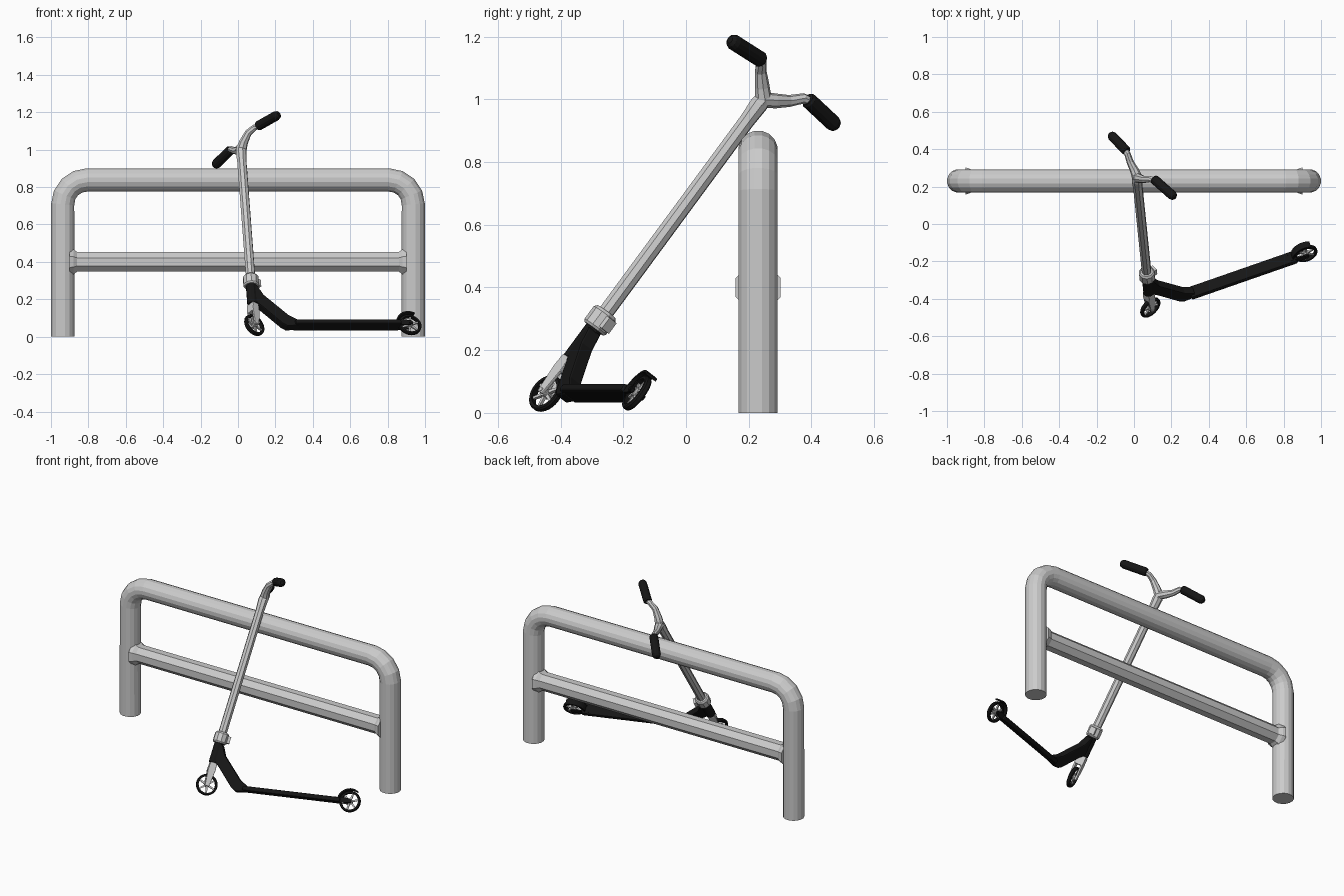
import bpy, bmesh, math
from mathutils import Vector as V

cube = bpy.data.objects.get("Cube")
if cube:
    bpy.data.objects.remove(cube, do_unlink=True)


def material(name, rgb, rough):
    m = bpy.data.materials.new(name)
    m.use_nodes = True
    m.diffuse_color = (*rgb, 1)
    bsdf = m.node_tree.nodes["Principled BSDF"]
    bsdf.inputs["Base Color"].default_value = (*rgb, 1)
    bsdf.inputs["Roughness"].default_value = rough
    return m


GREY = material("light grey metal", (0.6, 0.6, 0.6), 0.5)
BLACK = material("matte black", (0.008, 0.008, 0.008), 0.7)


def make(name, parts, mat, bevel=0):
    """Join (verts, faces) pieces into one object."""
    bm = bmesh.new()
    for verts, faces in parts:
        vs = [bm.verts.new(v) for v in verts]
        for f in faces:
            bm.faces.new([vs[i] for i in f])
    bmesh.ops.recalc_face_normals(bm, faces=bm.faces)
    me = bpy.data.meshes.new(name)
    bm.to_mesh(me)
    bm.free()
    me.materials.append(mat)
    ob = bpy.data.objects.new(name, me)
    bpy.context.collection.objects.link(ob)
    if bevel:
        mod = ob.modifiers.new("Bevel", "BEVEL")
        mod.width, mod.segments = bevel, 2
    return ob


def tube(pts, radii, sides, ref=V((0, 0, 1)), squash=1.0):
    """Capped tube along points; squash scales it along the ref direction."""
    pts = [V(p) for p in pts]
    if not isinstance(radii, (list, tuple)):
        radii = [radii] * len(pts)
    verts, faces, n = [], [], len(pts)
    for i, p in enumerate(pts):
        t = V((0, 0, 0))
        if i:
            t += (p - pts[i - 1]).normalized()
        if i < n - 1:
            t += (pts[i + 1] - p).normalized()
        t.normalize()
        b = t.cross(ref).normalized()
        c = b.cross(t)
        for k in range(sides):
            a = 2 * math.pi * (k + 0.5) / sides
            verts.append(p + radii[i] * (b * math.cos(a) + c * math.sin(a) * squash))
    for i in range(n - 1):
        for k in range(sides):
            j = (k + 1) % sides
            faces.append((i * sides + k, i * sides + j, (i + 1) * sides + j, (i + 1) * sides + k))
    faces += [tuple(range(sides)), tuple(range((n - 1) * sides, n * sides))]
    return verts, faces


def prism(frame, profile, lo, hi):
    """Side profile (along, up) extruded across the frame from lo to hi."""
    n = len(profile)
    verts = [frame(a, s, u) for s in (lo, hi) for a, u in profile]
    faces = [tuple(range(n)), tuple(range(n, 2 * n))]
    faces += [(i, (i + 1) % n, n + (i + 1) % n, n + i) for i in range(n)]
    return verts, faces


def ring(frame, profile, segs):
    """Closed (radius, across) profile revolved about the frame's side axis."""
    m, verts, faces = len(profile), [], []
    for i in range(segs):
        a = 2 * math.pi * i / segs
        verts += [frame(r * math.cos(a), s, r * math.sin(a)) for r, s in profile]
        for k in range(m):
            j, q = (k + 1) % m, (i + 1) % segs
            faces.append((i * m + k, i * m + j, q * m + j, q * m + k))
    return verts, faces


# Grind rail: bent top tube with two legs
RY, LX, TZ, BEND = 0.23, 0.937, 0.838, 0.13
arc = [(LX - BEND + BEND * math.cos(math.radians(a)), RY, TZ - BEND + BEND * math.sin(math.radians(a)))
       for a in (0, 22.5, 45, 67.5, 90)]
half = [(LX, RY, 0)] + arc
path = half + [(-x, y, z) for x, y, z in reversed(half)]
make("rail_frame", [tube(path, 0.063, 16, V((0, 1, 0)))], GREY)

# Cross bar with flared ends
make("rail_cross_bar", [tube([(x, RY, 0.4) for x in (-0.9, -0.88, -0.86, 0.86, 0.88, 0.9)],
                             [0.078, 0.072, 0.057, 0.057, 0.072, 0.078], 8)], GREY)

# Leaning scooter frames: deck frame and turned steering frame
front, rear = V((0.087, -0.446, 0.062)), V((0.918, -0.157, 0.063))
D = V((-0.061, 0.592, 0.804)).normalized()
E = (rear - front).normalized()
N = D.cross(E).normalized()
U = E.cross(N).normalized()
if U.z < 0:
    U.negate()
A = V((0.62, -0.61, 0.49))
A = (A - D * A.dot(D)).normalized()
G = A.cross(D).normalized()


def deck_frame(a, s, u):
    return front + E * a + N * s + U * u


def rear_frame(a, s, u):
    return rear + E * a + N * s + U * u


def steer(a, s, u):
    return front + G * a + A * s + D * u


# Wheels
def wheel(name, frame):
    make(name + "_tyre", [ring(frame, [(0.05, -0.011), (0.06, -0.011), (0.064, -0.006),
                                       (0.064, 0.006), (0.06, 0.011), (0.05, 0.011)], 28)], BLACK)
    side = frame(0, 1, 0) - frame(0, 0, 0)
    spokes = []
    for k in range(6):
        a = math.pi * k / 3 + 0.3
        c, s = math.cos(a), math.sin(a)
        spokes.append(tube([frame(c * r, 0, s * r) for r in (0.008, 0.052)], [0.008, 0.006], 4, side))
    hub = tube([frame(0, s, 0) for s in (-0.013, 0.013)], 0.015, 12, U)
    make(name + "_spokes", spokes + [hub], GREY)


wheel("front_wheel", steer)
wheel("rear_wheel", rear_frame)

# Fork
legs = [prism(steer, [(-0.013, -0.01), (0.013, -0.01), (0.022, 0.09), (0.018, 0.13),
                      (-0.018, 0.13), (-0.022, 0.09)], s - 0.006, s + 0.006) for s in (-0.021, 0.021)]
crown = prism(steer, [(-0.023, 0.08), (0.023, 0.08), (0.02, 0.135), (-0.02, 0.135)], -0.026, 0.026)
axle = tube([steer(0, s, 0) for s in (-0.03, 0.03)], 0.008, 8, D)
make("fork", legs + [crown, axle], GREY, 0.004)

# Head tube and neck
make("head_tube", [tube([steer(0, 0, s) for s in (0.135, 0.27)], 0.029, 12, A)], BLACK)
make("neck", [prism(deck_frame, [(0.02, 0.15), (0.03, 0.25), (0.062, 0.245), (0.085, 0.185),
                                 (0.2, 0.05), (0.25, 0.018), (0.25, -0.016), (0.18, -0.022),
                                 (0.155, -0.004), (0.06, 0.11)], -0.024, 0.024)], BLACK, 0.006)

# Deck, rear dropouts and fender
make("deck", [prism(deck_frame, [(0.225, -0.014), (0.825, -0.014), (0.825, 0.014), (0.225, 0.014)],
                    -0.037, 0.037)], BLACK, 0.008)
make("rear_dropouts", [prism(rear_frame, [(-0.1, -0.014), (-0.02, -0.014), (0.01, -0.01), (0.014, 0.002),
                                          (0.006, 0.012), (-0.03, 0.018), (-0.1, 0.014)], s - 0.004, s + 0.004)
                       for s in (-0.021, 0.021)]
     + [tube([rear_frame(0, s, 0) for s in (-0.029, 0.029)], 0.009, 8, U)], BLACK)
arc = [math.radians(a) for a in range(60, 171, 11)]
strip = [(0.077 * math.cos(a), 0.077 * math.sin(a)) for a in arc]
strip += [(0.069 * math.cos(a), 0.069 * math.sin(a)) for a in reversed(arc)]
make("rear_fender", [prism(rear_frame, strip, -0.02, 0.02)], BLACK)

# Clamp and handlebar stem
make("clamp", [tube([steer(0, 0, s) for s in (0.257, 0.265, 0.315, 0.325)],
                    [0.037, 0.043, 0.043, 0.035], 10, A),
               prism(steer, [(-0.055, 0.27), (-0.03, 0.27), (-0.03, 0.312), (-0.055, 0.312)],
                     -0.018, 0.018)], GREY)
make("handlebar_stem", [tube([steer(0, 0, s) for s in (0.3, 1.08, 1.15, 1.19)],
                             [0.026, 0.026, 0.03, 0.022], 8, G)], GREY)

# Handlebar arms and grips
NECK = V((0.018, 0.247, 1.0))
arms = {
    "left": ([(0.03, 0.243, 1.04), (0.055, 0.238, 1.09), (0.085, 0.24, 1.116), (0.12, 0.23, 1.132)],
             (0.105, 0.242, 1.125), (0.22, 0.14, 1.19)),
    "right": ([(0.003, 0.285, 0.995), (-0.02, 0.33, 0.995), (-0.035, 0.375, 1.003), (-0.055, 0.405, 0.985)],
              (-0.038, 0.388, 1.0), (-0.128, 0.482, 0.912)),
}
for side, (bend, start, end) in arms.items():
    low = steer(0, 0, 1.09)
    make(side + "_handlebar_arm", [tube([low, NECK] + bend, [0.022, 0.029, 0.024, 0.019, 0.017, 0.017],
                                        8, G)], GREY)
    start, end = V(start), V(end)
    make(side + "_grip", [tube([start.lerp(end, t) for t in (0, 0.05, 0.86, 0.95, 1)],
                               [0.021, 0.026, 0.026, 0.021, 0.011], 12, G)], BLACK)
